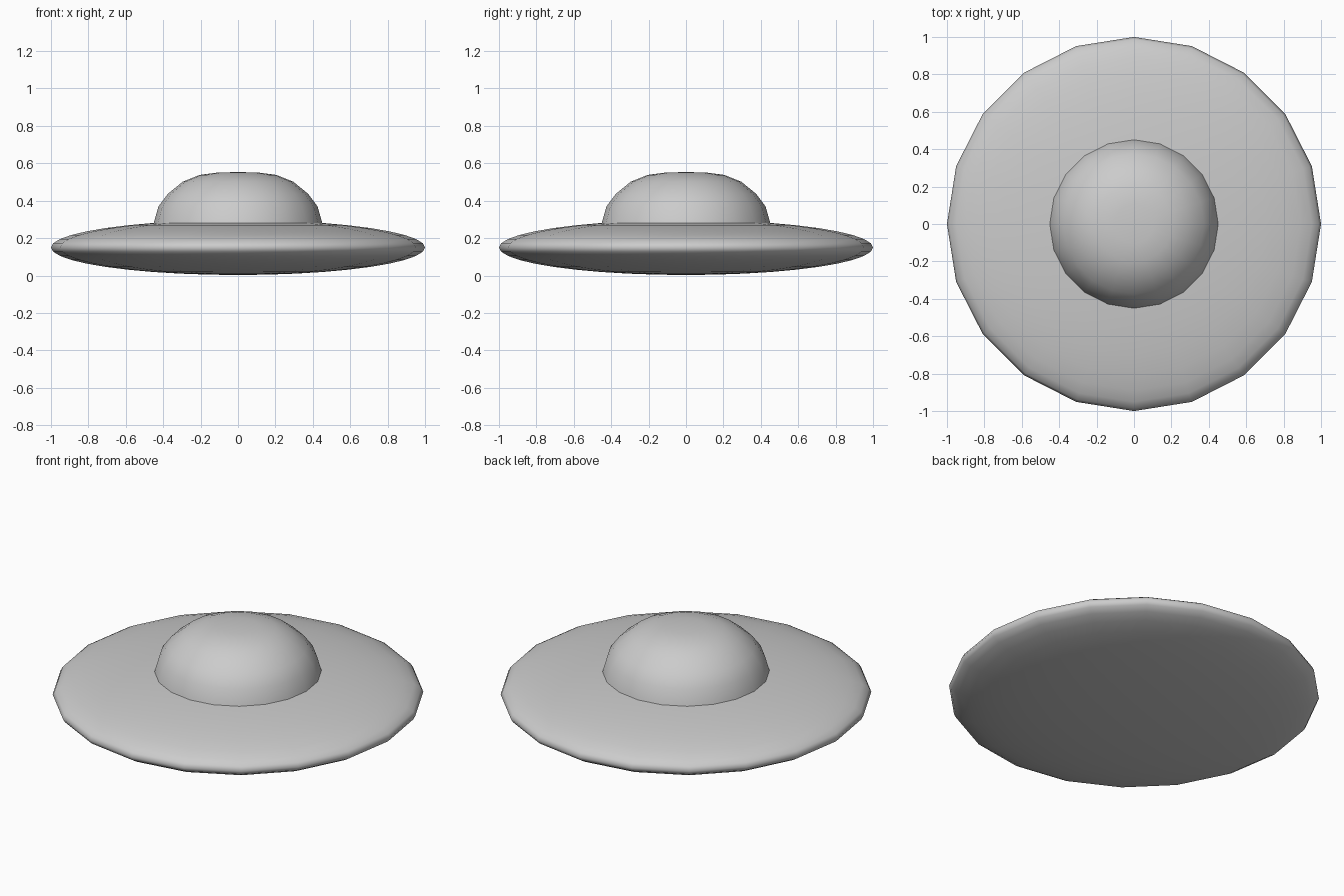
import bpy, bmesh, math

if "Cube" in bpy.data.objects:
    bpy.data.objects.remove(bpy.data.objects["Cube"])

SIDES = 20

def lathe(name, profile, angle):
    """Revolve an (r, z) profile into a 20-sided smooth body."""
    bm = bmesh.new()
    rings = []
    for r, z in profile:
        if r < 1e-5:
            rings.append([bm.verts.new((0, 0, z))])
        else:
            rings.append([bm.verts.new((r * math.cos(2 * math.pi * i / SIDES),
                                        r * math.sin(2 * math.pi * i / SIDES), z))
                          for i in range(SIDES)])
    for a, b in zip(rings, rings[1:]):
        for i in range(SIDES):
            j = (i + 1) % SIDES
            quad = [a[i % len(a)], a[j % len(a)], b[j % len(b)], b[i % len(b)]]
            bm.faces.new(list(dict.fromkeys(quad)))
    bmesh.ops.recalc_face_normals(bm, faces=bm.faces)
    mesh = bpy.data.meshes.new(name)
    bm.to_mesh(mesh)
    bm.free()
    ob = bpy.data.objects.new(name, mesh)
    bpy.context.collection.objects.link(ob)
    bpy.ops.object.select_all(action='DESELECT')
    ob.select_set(True)
    bpy.context.view_layer.objects.active = ob
    bpy.ops.object.shade_smooth_by_angle(angle=math.radians(angle))
    return ob

# Flattened ellipsoid hull
N = 20
hull = [(math.sin(math.pi * k / N), 0.15 - 0.147 * math.cos(math.pi * k / N))
        for k in range(N + 1)]
lathe("saucer_hull", hull, 60)

# Cabin dome rising from the hull
dome = [(0.455, 0.265), (0.448, 0.29), (0.425, 0.37), (0.375, 0.437),
        (0.295, 0.502), (0.205, 0.538), (0.105, 0.551), (0, 0.553)]
lathe("cabin_dome", dome, 60)
